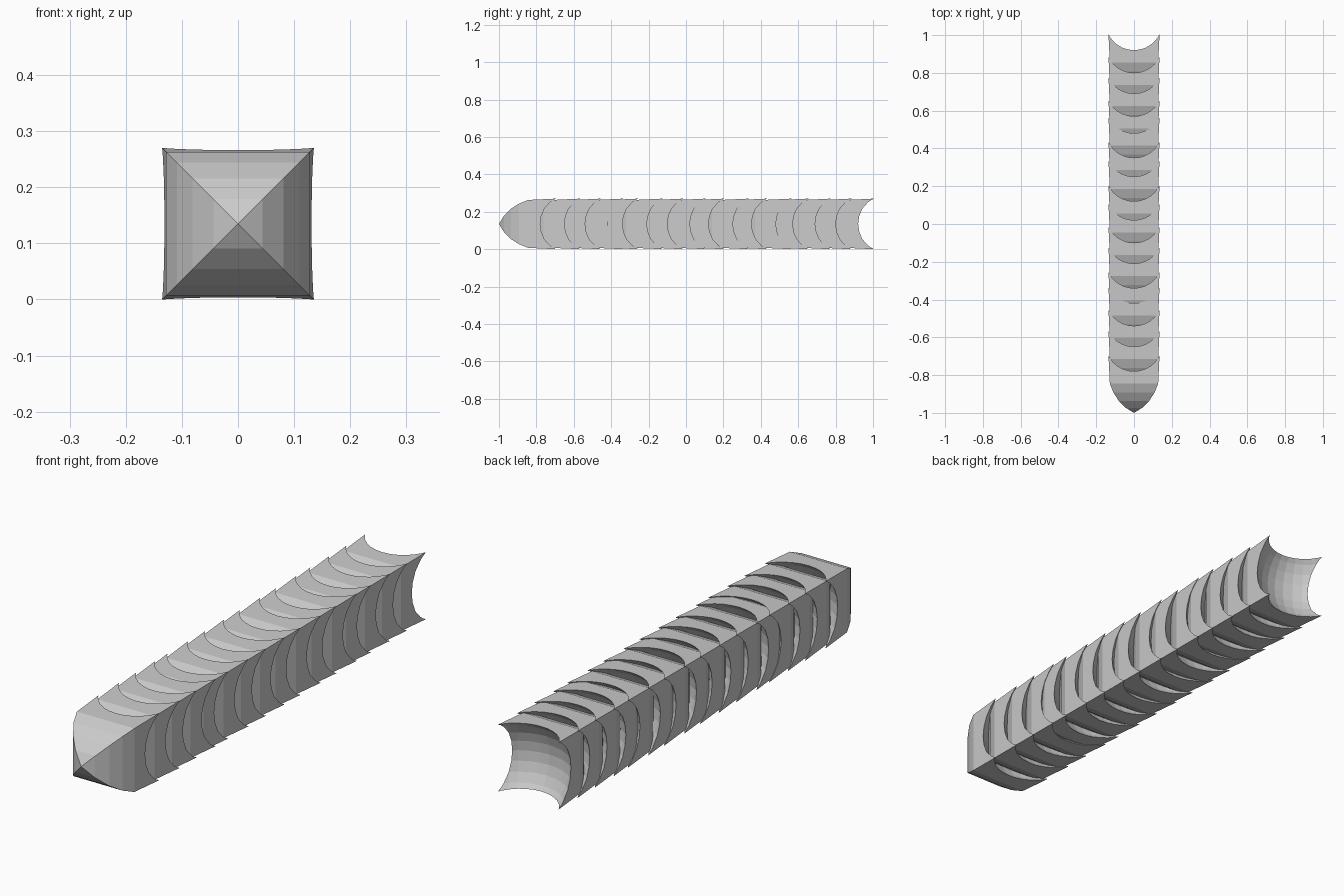
import bpy, bmesh

if "Cube" in bpy.data.objects:
    bpy.data.objects.remove(bpy.data.objects["Cube"])

HALF = 0.135
# y position (middle of the hollow rear rim) of every nested segment
RIMS = [-0.78, -0.65, -0.54, -0.42, -0.34, -0.21, -0.10, 0.02,
        0.12, 0.25, 0.35, 0.48, 0.57, 0.69, 0.80, 0.92]
# vault profile: (y relative to rim, half width)
PROFILE = [(-0.193, 0.044), (-0.156, 0.081), (-0.112, 0.109),
           (-0.064, 0.128), (0.08, HALF), (0.09, HALF)]


def link(name, mesh):
    ob = bpy.data.objects.new(name, mesh)
    bpy.context.collection.objects.link(ob)
    return ob


# solid segment: square section closing to a vaulted point at the front
bm = bmesh.new()
tip = bm.verts.new((0, -0.22, 0))
rings = [[bm.verts.new((sx * h, y, sz * h))
          for sx, sz in ((-1, -1), (1, -1), (1, 1), (-1, 1))]
         for y, h in PROFILE]
for i in range(4):
    j = (i + 1) % 4
    bm.faces.new((tip, rings[0][i], rings[0][j]))
    for a, b in zip(rings, rings[1:]):
        bm.faces.new((a[i], b[i], b[j], a[j]))
bm.faces.new(rings[-1])
bmesh.ops.recalc_face_normals(bm, faces=bm.faces[:])
solid_mesh = bpy.data.meshes.new("segment_solid")
bm.to_mesh(solid_mesh)
bm.free()
solid = link("segment_solid", solid_mesh)

# ball that hollows the rear of the segment
bpy.ops.mesh.primitive_uv_sphere_add(segments=32, ring_count=16, radius=0.206,
                                     location=(0, 0.158, 0))
ball = bpy.context.object
ball.name = "hollow_cutter"
ball.hide_render = True

mod = solid.modifiers.new("hollow", 'BOOLEAN')
mod.operation = 'DIFFERENCE'
mod.solver = 'EXACT'
mod.object = ball
bpy.context.view_layer.update()
deps = bpy.context.evaluated_depsgraph_get()
segment_mesh = bpy.data.meshes.new_from_object(solid.evaluated_get(deps))
segment_mesh.name = "segment"
bpy.data.objects.remove(solid)
bpy.data.objects.remove(ball)

# row of nested segments
for n, y in enumerate(RIMS):
    seg = link(f"segment_{n + 1:02d}", segment_mesh)
    seg.location = (0, y, HALF)
